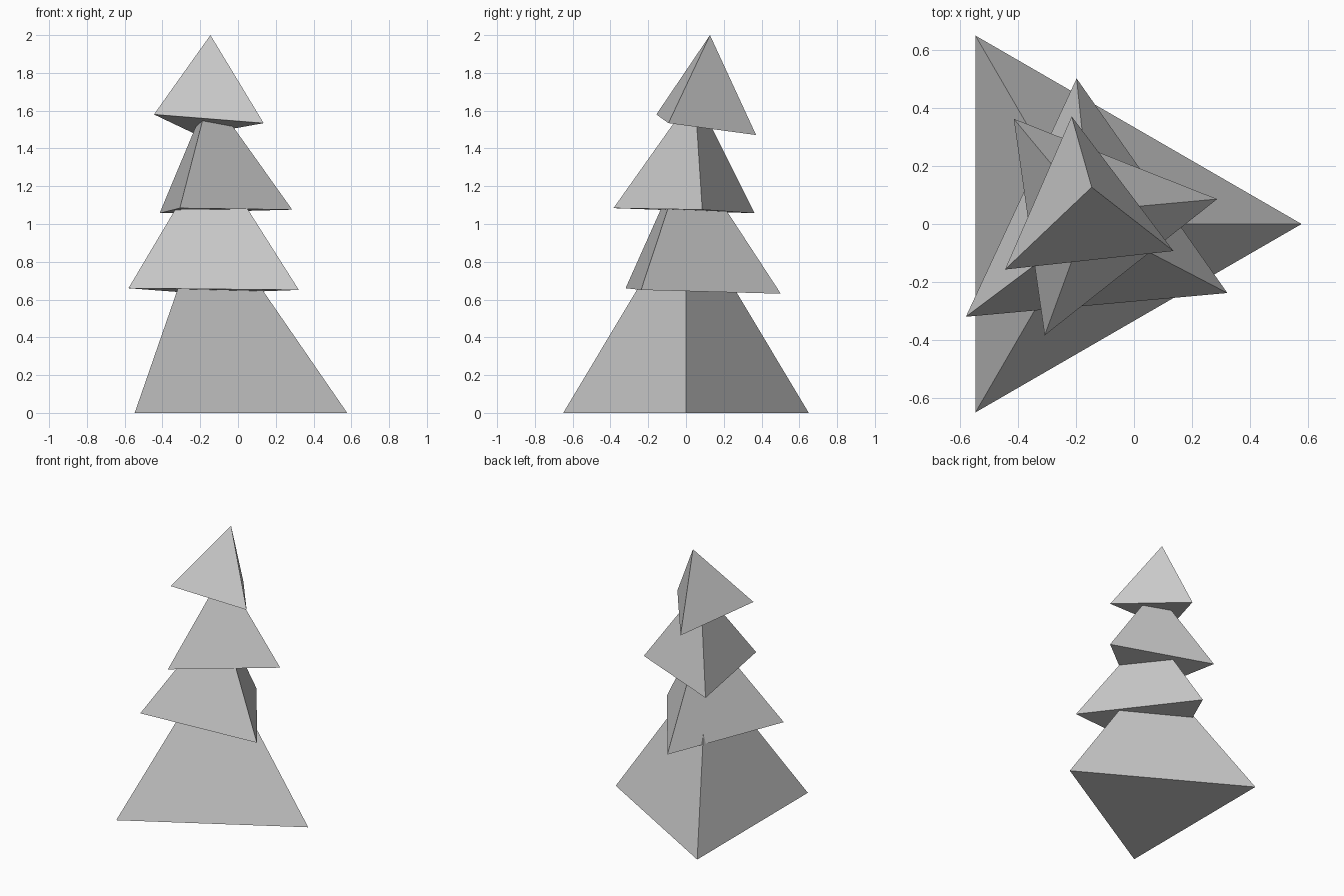
import bpy

if "Cube" in bpy.data.objects:
    bpy.data.objects.remove(bpy.data.objects["Cube"])


def three_sided_tier(name, base, apex):
    """Closed flat-faced pyramid on a triangular (slightly tilted) base."""
    faces = [(2, 1, 0), (0, 1, 3), (1, 2, 3), (2, 0, 3)]
    mesh = bpy.data.meshes.new(name)
    mesh.from_pydata(base + [apex], [], faces)
    mesh.update()
    obj = bpy.data.objects.new(name, mesh)
    bpy.context.collection.objects.link(obj)
    return obj


# Wide bottom tier standing on the ground
three_sided_tier("bottom_tier",
                 [(0.578, 0, 0), (-0.547, 0.65, 0), (-0.547, -0.65, 0)],
                 (-0.17, 0, 1.085))

# Lower middle tier, turned and slightly tilted
three_sided_tier("lower_middle_tier",
                 [(-0.58, -0.32, 0.66), (0.322, -0.238, 0.651), (-0.198, 0.502, 0.631)],
                 (-0.146, 0.006, 1.39))

# Upper middle tier
three_sided_tier("upper_middle_tier",
                 [(-0.308, -0.384, 1.084), (0.287, 0.086, 1.076), (-0.415, 0.363, 1.057)],
                 (-0.151, 0.046, 1.69))

# Tree top, leaning the most
three_sided_tier("top_tier",
                 [(-0.445, -0.157, 1.58), (0.136, -0.093, 1.534), (-0.215, 0.371, 1.471)],
                 (-0.146, 0.127, 2.0))
